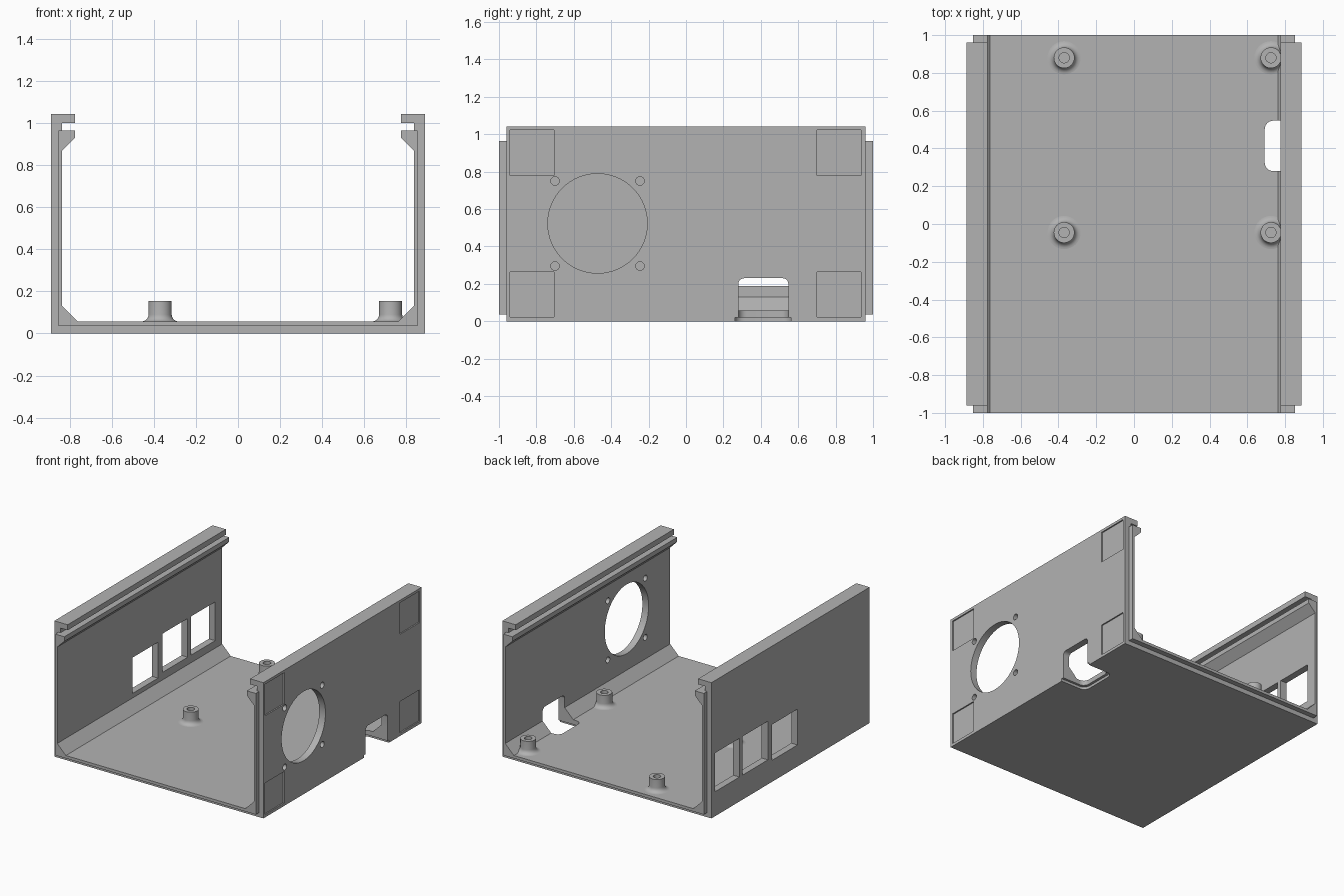
import bpy, bmesh, math
from math import cos, sin, pi, radians

cube = bpy.data.objects.get("Cube")
if cube:
    bpy.data.objects.remove(cube)

grey = bpy.data.materials.new("plain grey")
grey.use_nodes = True
GREY = (0.448, 0.448, 0.448, 1)
grey.diffuse_color = GREY
grey.node_tree.nodes["Principled BSDF"].inputs["Base Color"].default_value = GREY


def finish(bm, name):
    bmesh.ops.recalc_face_normals(bm, faces=bm.faces)
    mesh = bpy.data.meshes.new(name)
    bm.to_mesh(mesh)
    bm.free()
    mesh.materials.append(grey)
    ob = bpy.data.objects.new(name, mesh)
    bpy.context.collection.objects.link(ob)
    return ob


def prism(name, pts, axis, lo, hi):
    """Extrude a 2D outline along an axis; the outline uses the other two in order."""
    bm = bmesh.new()
    ring = []
    for p in pts:
        co = list(p)
        co.insert("xyz".index(axis), lo)
        ring.append(bm.verts.new(co))
    face = bm.faces.new(ring)
    new = bmesh.ops.extrude_face_region(bm, geom=[face])["geom"]
    shift = [0, 0, 0]
    shift["xyz".index(axis)] = hi - lo
    bmesh.ops.translate(bm, vec=shift, verts=[v for v in new if isinstance(v, bmesh.types.BMVert)])
    return finish(bm, name)


def rect(a0, a1, b0, b1):
    return [(a0, b0), (a1, b0), (a1, b1), (a0, b1)]


def rounded(a0, a1, b0, b1, r, n=6):
    pts = []
    corners = [(a1 - r, b1 - r), (a0 + r, b1 - r), (a0 + r, b0 + r), (a1 - r, b0 + r)]
    for k, (ca, cb) in enumerate(corners):
        for i in range(n + 1):
            t = (k + i / n) * pi / 2
            pts.append((ca + r * cos(t), cb + r * sin(t)))
    return pts


def circle(a, b, r, n):
    return [(a + r * cos(2 * pi * i / n), b + r * sin(2 * pi * i / n)) for i in range(n)]


def combine(target, other, op):
    mod = target.modifiers.new(op, "BOOLEAN")
    mod.operation = op
    mod.solver = "EXACT"
    mod.object = other
    bpy.context.view_layer.objects.active = target
    bpy.ops.object.modifier_apply(modifier=mod.name)
    bpy.data.objects.remove(other)


def smooth(ob):
    bpy.ops.object.select_all(action="DESELECT")
    ob.select_set(True)
    bpy.context.view_layer.objects.active = ob
    bpy.ops.object.shade_smooth_by_angle(angle=radians(30))


def mirrored(half):
    return half + [(-x, z) for x, z in reversed(half)]


# U-shaped case with slotted lid rails and chamfered corners
inner = [(0.775, 0.965), (0.775, 0.93), (0.835, 0.87), (0.835, 0.13), (0.762, 0.057)]
case = prism("case_shell", mirrored([(0.888, 0), (0.888, 1.042), (0.775, 1.042),
             (0.775, 1.0), (0.835, 1.0), (0.835, 0.965)] + inner), "y", -0.96, 0.96)

# Thin tongues on both open ends
for lo, hi in ((-1, -0.96), (0.96, 1)):
    tongue = prism("end_tongue", mirrored([(0.852, 0.035), (0.852, 0.965)] + inner), "y", lo, hi)
    combine(case, tongue, "UNION")

cutters = []
# Fan opening and its screw holes
cutters.append(prism("fan_cutter", circle(-0.473, 0.523, 0.266, 64), "x", 0.7, 1))
for y in (-0.7, -0.246):
    for z in (0.295, 0.75):
        cutters.append(prism("screw_cutter", circle(y, z, 0.023, 20), "x", 0.7, 1))
# Shallow square foot recesses
for y in (-0.942, 0.7):
    for z in (0.022, 0.78):
        cutters.append(prism("foot_cutter", rect(y, y + 0.236, z, z + 0.242), "x", 0.878, 1))
# Cable opening through wall and floor, with a stepped underside
cutters.append(prism("cable_wall_cutter", rounded(0.28, 0.547, -0.2, 0.23, 0.03), "x", 0.74, 1))
cutters.append(prism("cable_floor_cutter", rounded(0.692, 1, 0.28, 0.547, 0.045), "z", -0.1, 0.12))
cutters.append(prism("cable_step_cutter", rounded(0.672, 1, 0.262, 0.562, 0.05), "z", -0.1, 0.02))
# Port windows in the opposite wall
for y0, y1, z0, z1 in ((-0.085, 0.222, 0.165, 0.44), (0.275, 0.582, 0.188, 0.485), (0.62, 0.915, 0.188, 0.485)):
    cutters.append(prism("port_cutter", rect(y0, y1, z0, z1), "x", -1, -0.8))
for cutter in cutters:
    combine(case, cutter, "DIFFERENCE")
smooth(case)


# Hollow mounting posts with a filleted base
def post(name, x, y, n=32):
    f = 0.033
    prof = [(0.055 + f, 0.045)]
    prof += [(0.055 + f - f * sin(t), 0.057 + f - f * cos(t)) for t in (i * pi / 12 for i in range(7))]
    prof += [(0.055, 0.155), (0.027, 0.155), (0.027, 0.06), (0, 0.06)]
    bm = bmesh.new()
    verts = [bm.verts.new((r, 0, z)) for r, z in prof]
    edges = [bm.edges.new(pair) for pair in zip(verts, verts[1:])]
    bmesh.ops.spin(bm, geom=verts + edges, axis=(0, 0, 1), cent=(0, 0, 0),
                   angle=2 * pi, steps=n, use_duplicate=False)
    bmesh.ops.remove_doubles(bm, verts=bm.verts, dist=1e-5)
    bmesh.ops.translate(bm, vec=(x, y, 0), verts=bm.verts)
    ob = finish(bm, name)
    smooth(ob)


for side, x in (("right", -0.37), ("left", 0.725)):
    for end, y in (("middle", -0.045), ("back", 0.88)):
        post(f"mounting_post_{end}_{side}", x, y)
